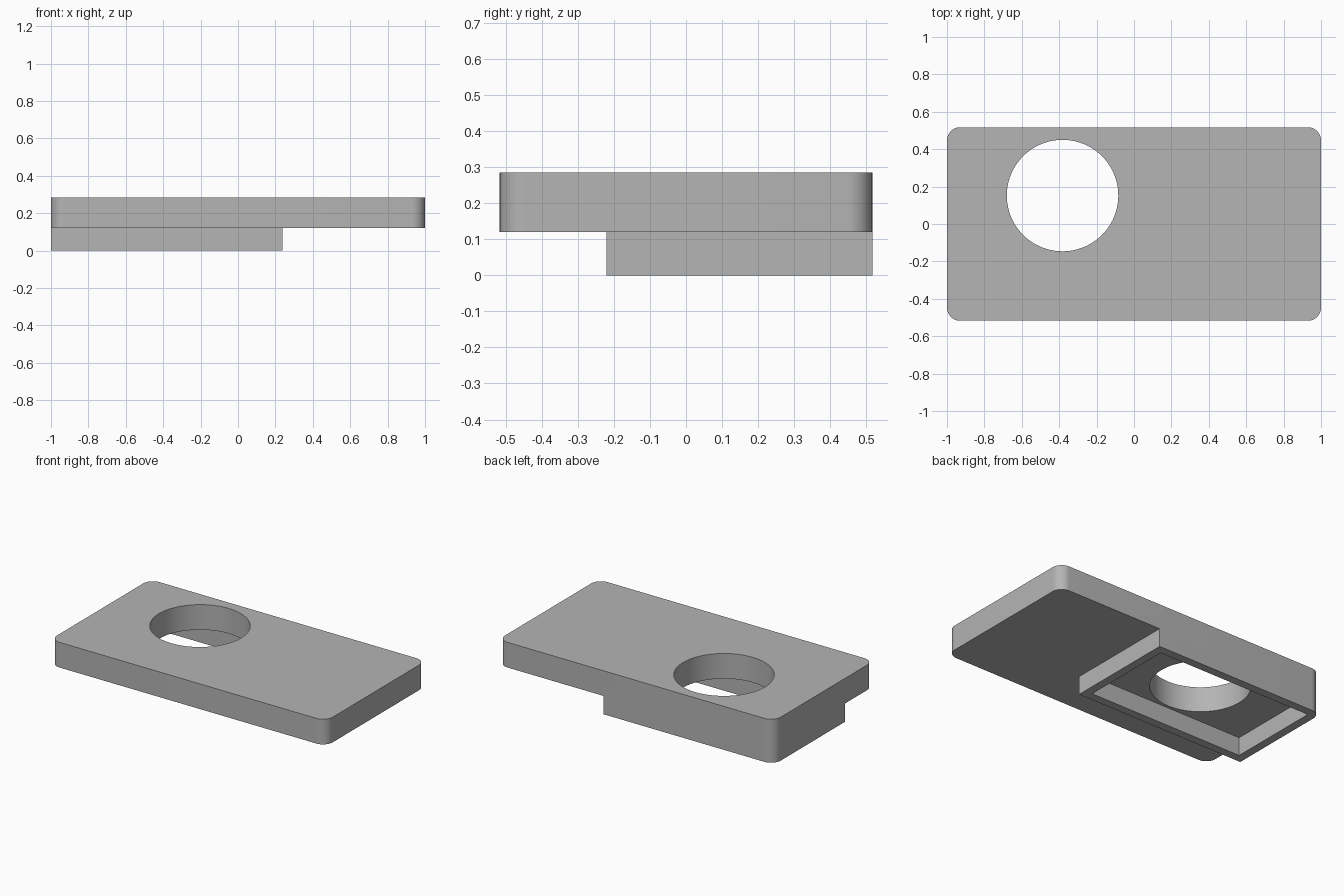
import bpy, bmesh
from math import cos, sin, pi

cube = bpy.data.objects.get("Cube")
if cube:
    bpy.data.objects.remove(cube, do_unlink=True)

HX, HY, TOP, STEP = 1.0, 0.517, 0.285, 0.12
CORNER, WALL = 0.07, 0.055
FOOT_X, FOOT_Y = 0.237, -0.22

grey = bpy.data.materials.new("plain grey")
grey.use_nodes = True
colour = (0.46, 0.46, 0.46, 1)
grey.diffuse_color = colour
grey.node_tree.nodes["Principled BSDF"].inputs["Base Color"].default_value = colour


def arc(cx, cy, r, start, end, n):
    return [(cx + r * cos(start + (end - start) * i / n),
             cy + r * sin(start + (end - start) * i / n)) for i in range(n + 1)]


def prism(name, outline, z0, z1):
    """Extrude a closed outline from z0 up to z1."""
    bm = bmesh.new()
    face = bm.faces.new([bm.verts.new((x, y, z0)) for x, y in outline])
    out = bmesh.ops.extrude_face_region(bm, geom=[face])
    top = [v for v in out["geom"] if isinstance(v, bmesh.types.BMVert)]
    bmesh.ops.translate(bm, vec=(0, 0, z1 - z0), verts=top)
    bmesh.ops.recalc_face_normals(bm, faces=bm.faces)
    mesh = bpy.data.meshes.new(name)
    bm.to_mesh(mesh)
    bm.free()
    mesh.materials.append(grey)
    obj = bpy.data.objects.new(name, mesh)
    bpy.context.collection.objects.link(obj)
    return obj


# Full-height block with rounded corners
outline = []
for k, (sx, sy) in enumerate([(1, 1), (-1, 1), (-1, -1), (1, -1)]):
    outline += arc(sx * (HX - CORNER), sy * (HY - CORNER), CORNER,
                   k * pi / 2, (k + 1) * pi / 2, 12)
plate = prism("plate_with_foot", outline, 0, TOP)

# L-shaped relief under the front and left, leaving the foot
relief = prism("relief_cutter", [(-2, -2), (2, -2), (2, 2), (FOOT_X, 2),
                                 (FOOT_X, FOOT_Y), (-2, FOOT_Y)], -1, STEP)
# Pocket inside the foot
x0, x1 = -HX + WALL, FOOT_X - WALL
y0, y1 = FOOT_Y + WALL, HY - WALL
pocket = prism("pocket_cutter", [(x0, y0), (x1, y0), (x1, y1), (x0, y1)], -1, STEP)
# Round through hole
hole = prism("hole_cutter", arc(-0.382, 0.152, 0.298, 0, 2 * pi, 96)[:-1], -1, 1)

bpy.context.view_layer.objects.active = plate
for cutter in (relief, pocket, hole):
    cutter.hide_render = True
    mod = plate.modifiers.new(cutter.name, "BOOLEAN")
    mod.operation = "DIFFERENCE"
    mod.solver = "EXACT"
    mod.object = cutter
    bpy.ops.object.modifier_apply(modifier=mod.name)
    bpy.data.objects.remove(cutter, do_unlink=True)

# Smooth curved walls, sharp edges elsewhere
bpy.ops.object.select_all(action="DESELECT")
plate.select_set(True)
bpy.ops.object.shade_smooth_by_angle(angle=pi / 6)
